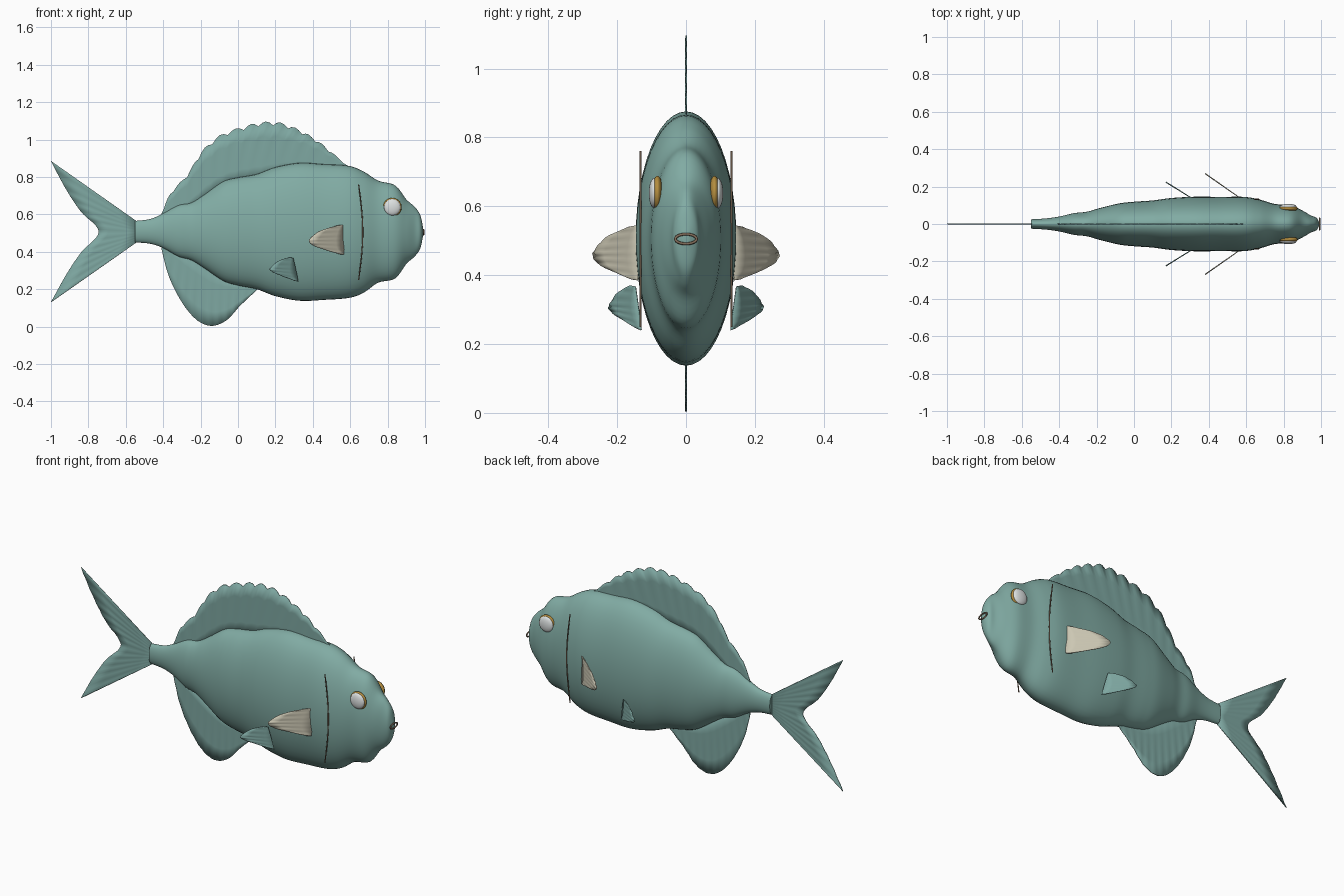
import bpy, bmesh, math
from mathutils import Vector

if "Cube" in bpy.data.objects:
    bpy.data.objects.remove(bpy.data.objects["Cube"])


def material(name, rgb):
    m = bpy.data.materials.new(name)
    m.diffuse_color = (*rgb, 1)
    m.use_nodes = True
    m.node_tree.nodes["Principled BSDF"].inputs["Base Color"].default_value = m.diffuse_color
    return m


TEAL = material("teal skin", (0.22, 0.41, 0.37))
FIN = material("teal fin", (0.21, 0.39, 0.36))
CREAM = material("cream fin", (0.60, 0.57, 0.45))
GOLD = material("gold", (0.46, 0.27, 0.05))
SILVER = material("silver", (0.72, 0.75, 0.75))
BROWN = material("brown", (0.22, 0.15, 0.10))


def make(name, bm, mat, smooth=True):
    bmesh.ops.recalc_face_normals(bm, faces=bm.faces)
    me = bpy.data.meshes.new(name)
    bm.to_mesh(me)
    bm.free()
    ob = bpy.data.objects.new(name, me)
    bpy.context.collection.objects.link(ob)
    me.materials.append(mat)
    if smooth:
        bpy.ops.object.select_all(action='DESELECT')
        ob.select_set(True)
        bpy.context.view_layer.objects.active = ob
        bpy.ops.object.shade_smooth_by_angle(angle=math.radians(40))
    return ob


def spline(pts, t):
    """Catmull-Rom point, t from 0 to 1 along the control points."""
    n = len(pts) - 1
    i = min(int(t * n), n - 1)
    u = t * n - i
    p = [Vector(pts[min(max(k, 0), n)]) for k in range(i - 1, i + 3)]
    return 0.5 * (2 * p[1] + (p[2] - p[0]) * u
                  + (2 * p[0] - 5 * p[1] + 4 * p[2] - p[3]) * u ** 2
                  + (3 * p[1] - p[0] - 3 * p[2] + p[3]) * u ** 3)


# Body: lofted ellipses given as (x, top, bottom, half width)
sections = [
    (-0.55, 0.565, 0.450, 0.025), (-0.47, 0.575, 0.443, 0.030),
    (-0.40, 0.605, 0.420, 0.040), (-0.32, 0.648, 0.375, 0.058),
    (-0.25, 0.662, 0.355, 0.066), (-0.18, 0.705, 0.312, 0.086),
    (-0.08, 0.775, 0.245, 0.110), (0.00, 0.797, 0.220, 0.119),
    (0.10, 0.815, 0.200, 0.126), (0.20, 0.852, 0.163, 0.139),
    (0.33, 0.875, 0.138, 0.146), (0.46, 0.868, 0.143, 0.145),
    (0.59, 0.860, 0.153, 0.145), (0.67, 0.830, 0.180, 0.131),
    (0.75, 0.780, 0.235, 0.108), (0.84, 0.755, 0.257, 0.098),
    (0.90, 0.680, 0.335, 0.072), (0.945, 0.640, 0.375, 0.046),
    (0.975, 0.595, 0.420, 0.034), (0.99, 0.525, 0.490, 0.010)]
bm = bmesh.new()
SEG, RINGS = 48, 96
rings = []
for i in range(RINGS + 1):
    x, top, bot, w = spline(sections, i / RINGS)
    rings.append([bm.verts.new((x, w * math.cos(a), (top + bot) / 2 + (top - bot) / 2 * math.sin(a)))
                  for a in (2 * math.pi * k / SEG for k in range(SEG))])
for r, s in zip(rings, rings[1:]):
    for k in range(SEG):
        j = (k + 1) % SEG
        bm.faces.new((r[k], r[j], s[j], s[k]))
bm.faces.new(rings[0])
bm.faces.new(rings[-1])
make("body", bm, TEAL)


def fin(name, base, edge, rays, mat, place=lambda x: 0.0, side=1, scallop=0.0):
    """Thin pleated sheet between a base line and an outer edge, in x and z."""
    bm = bmesh.new()
    cols, rows = rays * 4, 4
    grid = []
    for i in range(cols + 1):
        t = i / cols
        b, e = spline(base, t), spline(edge, t)
        e[1] += scallop * (abs(math.cos(math.pi * rays * t)) - 0.6) * math.sin(math.pi * t) ** 0.5
        line = []
        for j in range(rows + 1):
            p = b.lerp(e, j / rows)
            pleat = 0.0015 * math.cos(2 * math.pi * rays * t) * j / rows
            line.append(bm.verts.new((p[0], side * place(p[0]) + pleat, p[1])))
        grid.append(line)
    for a, b in zip(grid, grid[1:]):
        for j in range(rows):
            bm.faces.new((a[j], b[j], b[j + 1], a[j + 1]))
    ob = make(name, bm, mat)
    mod = ob.modifiers.new("thickness", 'SOLIDIFY')
    mod.thickness, mod.offset = 0.004, 0
    return ob


# Fins on the centre plane
fin("dorsal_fin",
    [(-0.40, 0.57), (-0.25, 0.63), (-0.08, 0.74), (0.10, 0.78), (0.33, 0.84), (0.59, 0.83)],
    [(-0.41, 0.60), (-0.36, 0.71), (-0.27, 0.81), (-0.19, 0.935), (-0.09, 1.02), (0.02, 1.06),
     (0.12, 1.085), (0.22, 1.085), (0.32, 1.05), (0.41, 1.00), (0.50, 0.93), (0.59, 0.855)],
    14, FIN, scallop=0.022)
fin("anal_fin",
    [(-0.40, 0.45), (-0.25, 0.38), (-0.08, 0.28), (0.10, 0.22)],
    [(-0.41, 0.42), (-0.37, 0.27), (-0.30, 0.13), (-0.22, 0.035), (-0.14, 0.004),
     (-0.06, 0.035), (0.01, 0.11), (0.10, 0.195)],
    12, FIN)
fin("tail_fin",
    [(-0.54, 0.562), (-0.54, 0.505), (-0.54, 0.452)],
    [(-1.0, 0.885), (-0.92, 0.735), (-0.84, 0.615), (-0.745, 0.507),
     (-0.84, 0.395), (-0.92, 0.275), (-1.0, 0.13)],
    12, FIN)


def tube(name, pts, radius, mat, cyclic=False):
    cu = bpy.data.curves.new(name, 'CURVE')
    cu.dimensions, cu.bevel_depth, cu.bevel_resolution = '3D', radius, 2
    sp = cu.splines.new('POLY')
    sp.points.add(len(pts) - 1)
    for p, q in zip(sp.points, pts):
        p.co = (*q, 1)
    sp.use_cyclic_u = cyclic
    cu.materials.append(mat)
    ob = bpy.data.objects.new(name, cu)
    bpy.context.collection.objects.link(ob)


def disc(name, centre, radius, half, mat):
    """Sphere flattened along y."""
    bm = bmesh.new()
    bmesh.ops.create_uvsphere(bm, u_segments=32, v_segments=16, radius=1)
    for v in bm.verts:
        v.co = Vector((v.co.x * radius, v.co.y * half, v.co.z * radius)) + Vector(centre)
    make(name, bm, mat)


# Paired parts on both sides
for side, label in ((-1, "right"), (1, "left")):
    fin(label + "_pectoral_fin",
        [(0.565, 0.545), (0.57, 0.465), (0.565, 0.385)],
        [(0.53, 0.54), (0.44, 0.512), (0.39, 0.475), (0.382, 0.452), (0.42, 0.425), (0.54, 0.388)],
        7, CREAM, lambda x: 0.139 + 0.70 * (0.567 - x), side)
    fin(label + "_pelvic_fin",
        [(0.295, 0.367), (0.31, 0.30), (0.322, 0.24)],
        [(0.27, 0.37), (0.215, 0.35), (0.178, 0.318), (0.172, 0.302), (0.205, 0.282), (0.30, 0.246)],
        6, FIN, lambda x: 0.130 + 0.62 * (0.322 - x), side)
    # Eye: gold rim with a silver lens
    disc(label + "_eye_rim", (0.825, side * 0.083, 0.638), 0.05, 0.017, GOLD)
    disc(label + "_eye_lens", (0.825, side * 0.092, 0.638), 0.044, 0.016, SILVER)
    # Gill line: shallow upright arc
    tube(label + "_gill_line",
         [(0.645 + 0.022 * math.sin(math.pi * k / 20), side * 0.132, 0.25 + 0.51 * k / 20)
          for k in range(21)], 0.003, BROWN)

# Mouth: small oval ring on the snout
tube("mouth", [(0.992, 0.031 * math.cos(a), 0.505 + 0.014 * math.sin(a))
               for a in (2 * math.pi * k / 24 for k in range(24))], 0.004, BROWN, True)
